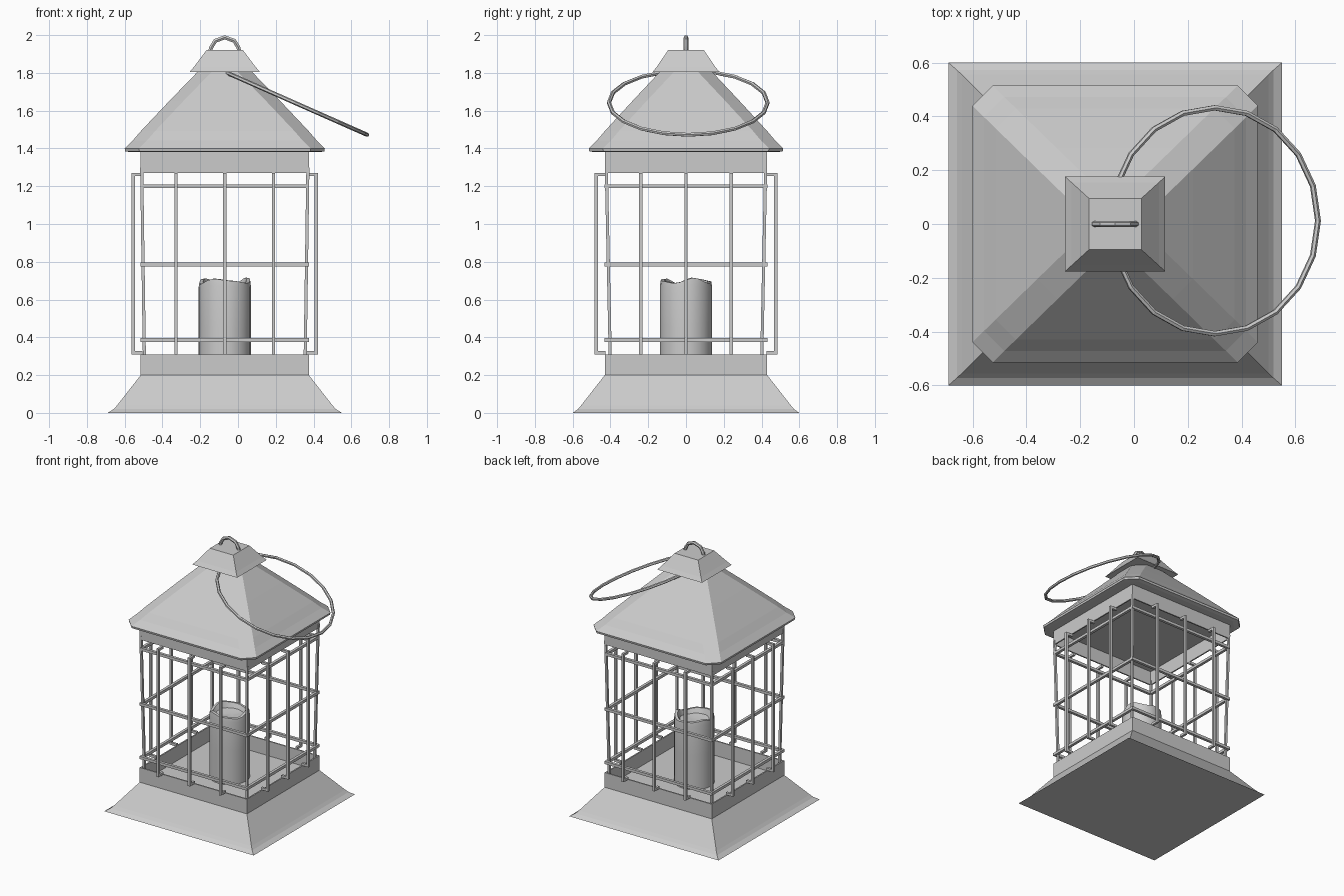
import bpy, bmesh, math
from mathutils import Vector

if "Cube" in bpy.data.objects:
    bpy.data.objects.remove(bpy.data.objects["Cube"])

CX = -0.07  # lantern axis; the loose handle hangs out to +x


def finish(name, bm, smooth=False):
    bmesh.ops.recalc_face_normals(bm, faces=bm.faces)
    me = bpy.data.meshes.new(name)
    bm.to_mesh(me)
    bm.free()
    ob = bpy.data.objects.new(name, me)
    bpy.context.collection.objects.link(ob)
    if smooth:
        bpy.ops.object.select_all(action='DESELECT')
        ob.select_set(True)
        bpy.context.view_layer.objects.active = ob
        bpy.ops.object.shade_smooth_by_angle(angle=math.radians(40))
    return ob


def loft(name, loops, cap_start=True, cap_end=True, smooth=False):
    """Skin a stack of closed point loops."""
    bm = bmesh.new()
    rings = [[bm.verts.new(p) for p in loop] for loop in loops]
    n = len(rings[0])
    for a, b in zip(rings, rings[1:]):
        for i in range(n):
            j = (i + 1) % n
            bm.faces.new((a[i], a[j], b[j], b[i]))
    if cap_start:
        bm.faces.new(rings[0])
    if cap_end:
        bm.faces.new(rings[-1])
    return finish(name, bm, smooth)


def rect(hx, hy, z, c=0):
    """Rectangle loop, with corners cut by c if given."""
    pts = []
    for sx, sy in ((1, 1), (-1, 1), (-1, -1), (1, -1)):
        if c:
            ends = [(sx * hx, sy * (hy - c)), (sx * (hx - c), sy * hy)]
            pts += ends if sx * sy > 0 else ends[::-1]
        else:
            pts.append((sx * hx, sy * hy))
    return [(CX + x, y, z) for x, y in pts]


def wire(name, paths, r, sides=4, cyclic=False):
    """Sweep a small section along each path with mitred joints."""
    bm = bmesh.new()
    for path in paths:
        pts = [Vector(p) for p in path]
        n = len(pts)
        # plane normal of the path
        nrm = Vector((0, 0, 0))
        for i in range(1, n - 1):
            nrm += (pts[i] - pts[0]).cross(pts[i + 1] - pts[0])
        if nrm.length < 1e-6:
            d = (pts[-1] - pts[0]).normalized()
            nrm = d.cross(Vector((1, 0, 0)) if abs(d.x) < 0.7 else Vector((0, 1, 0)))
        nrm.normalize()
        rings = []
        for i, p in enumerate(pts):
            prev = pts[i - 1] if (i or cyclic) else None
            nxt = pts[(i + 1) % n] if (i < n - 1 or cyclic) else None
            d1 = (p - prev).normalized() if prev else (nxt - p).normalized()
            d2 = (nxt - p).normalized() if nxt else d1
            t = (d1 + d2).normalized()
            side = nrm.cross(t) / max(t.dot(d1), 0.4)
            ring = []
            for k in range(sides):
                a = 2 * math.pi * (k + 0.5) / sides
                ring.append(bm.verts.new(p + (side * math.cos(a) + nrm * math.sin(a)) * r))
            rings.append(ring)
        pairs = list(zip(rings, rings[1:])) + ([(rings[-1], rings[0])] if cyclic else [])
        for a, b in pairs:
            for k in range(sides):
                m = (k + 1) % sides
                bm.faces.new((a[k], a[m], b[m], b[k]))
        if not cyclic:
            bm.faces.new(rings[0])
            bm.faces.new(rings[-1])
    return finish(name, bm)


# Flared base with a low tray wall and floor
loft("base_tray", [rect(0.62, 0.60, 0), rect(0.588, 0.572, 0.02), rect(0.57, 0.555, 0.04),
                   rect(0.445, 0.43, 0.20), rect(0.445, 0.43, 0.31),
                   rect(0.435, 0.42, 0.31), rect(0.435, 0.42, 0.20)])

# Upper band with a ceiling
loft("upper_band", [rect(0.445, 0.43, 1.385), rect(0.445, 0.43, 1.27),
                    rect(0.435, 0.42, 1.27), rect(0.435, 0.42, 1.375)])

# Hipped roof with flat strips along the hips
C = 0.075
loft("roof", [rect(0.50, 0.485, 1.38, C), rect(0.527, 0.512, 1.385, C),
              rect(0.53, 0.515, 1.40, C), rect(0.487, 0.472, 1.442, C),
              rect(0.444, 0.43, 1.492, C), rect(0.29, 0.28, 1.655, C),
              rect(0.13, 0.125, 1.82, C)])

# Flared cap
loft("roof_cap", [rect(0.165, 0.155, 1.805), rect(0.186, 0.176, 1.805),
                  rect(0.163, 0.155, 1.832), rect(0.097, 0.095, 1.92)])

# Small arch on the cap
arch = [(CX - 0.078, 0, 1.91), (CX - 0.072, 0, 1.935), (CX - 0.05, 0, 1.97), (CX, 0, 1.988),
        (CX + 0.05, 0, 1.97), (CX + 0.072, 0, 1.935), (CX + 0.078, 0, 1.91)]
wire("top_loop", arch and [arch], 0.012, 6)

# Large tilted handle ring
u = Vector((0.78, 0, -0.345)).normalized()
ring = [Vector((0.30, 0.012, 1.642)) + u * 0.42 * math.cos(a) + Vector((0, 0.42 * math.sin(a), 0))
        for a in (2 * math.pi * i / 20 for i in range(20))]
wire("handle_ring", [ring], 0.011, 6, cyclic=True)

# Cage: bent upright bars on all four sides
uprights = []
for s in (-1, 1):
    for k in (-1, 0, 1):
        for hz, z in ((0, 0),):
            prof = [(0.0, 0.318), (0.05, 0.318), (0.05, 1.262), (0.0, 1.262)]
            uprights.append([(CX + 0.258 * k, s * (0.425 + o), zz) for o, zz in prof])
            uprights.append([(CX + s * (0.435 + o), 0.24 * k, zz) for o, zz in prof])
wire("cage_uprights", uprights, 0.0125)

# Cage: horizontal rings
wire("cage_rails", [rect(0.436, 0.421, z) for z in (0.385, 0.785, 1.20)], 0.0145, 4, cyclic=True)

# Slightly leaning corner posts
wire("corner_posts", [[(CX + sx * 0.425, sy * 0.40, 0.25), (CX + sx * 0.44, sy * 0.422, 1.30)]
                      for sx in (-1, 1) for sy in (-1, 1)], 0.0115)


# Candle with an uneven, melted top
def candle_loop(r, z, wave=0.0, n=24):
    pts = []
    for i in range(n):
        a = 2 * math.pi * i / n
        dz = wave * (math.sin(3 * a + 0.6) + 0.5 * math.sin(5 * a))
        pts.append((CX + r * math.cos(a), r * math.sin(a), z + dz))
    return pts


loft("candle", [candle_loop(0.138, 0.20), candle_loop(0.138, 0.45), candle_loop(0.138, 0.67, 0.006),
                candle_loop(0.134, 0.698, 0.011), candle_loop(0.115, 0.70, 0.011),
                candle_loop(0.10, 0.665, 0.004), candle_loop(0.04, 0.655)], smooth=True)
